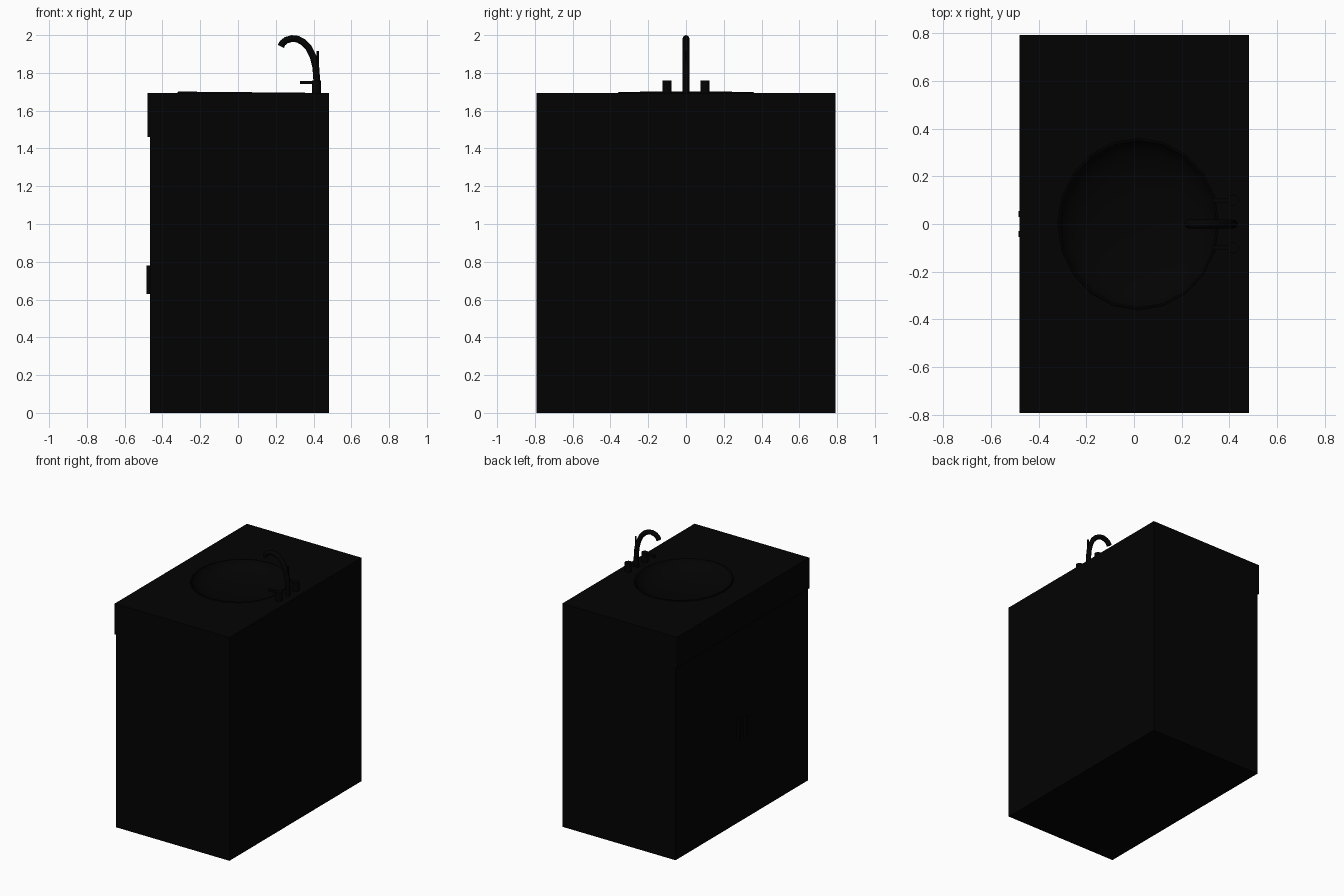
import bpy, bmesh, math
from mathutils import Vector

if "Cube" in bpy.data.objects:
    bpy.data.objects.remove(bpy.data.objects["Cube"])

mat = bpy.data.materials.new("black")
mat.diffuse_color = (0.0008, 0.0008, 0.0008, 1)
mat.use_nodes = True
mat.node_tree.nodes["Principled BSDF"].inputs["Base Color"].default_value = mat.diffuse_color

def finish(bm, name, smooth=False):
    bmesh.ops.recalc_face_normals(bm, faces=bm.faces)
    me = bpy.data.meshes.new(name)
    bm.to_mesh(me)
    bm.free()
    ob = bpy.data.objects.new(name, me)
    bpy.context.collection.objects.link(ob)
    me.materials.append(mat)
    if smooth:
        bpy.context.view_layer.objects.active = ob
        ob.select_set(True)
        bpy.ops.object.shade_smooth_by_angle(angle=math.radians(40))
        ob.select_set(False)
    return ob

def box(name, lo, hi):
    bm = bmesh.new()
    bmesh.ops.create_cube(bm, size=1)
    for v in bm.verts:
        v.co = Vector([l + (c + .5) * (h - l) for c, l, h in zip(v.co, lo, hi)])
    return finish(bm, name)

def cylinder(name, r, x, y, z0, z1, n=12):
    bm = bmesh.new()
    bmesh.ops.create_cone(bm, cap_ends=True, segments=n, radius1=r, radius2=r, depth=z1 - z0)
    bmesh.ops.translate(bm, verts=bm.verts, vec=(x, y, (z0 + z1) / 2))
    return finish(bm, name, True)

N, CX, RX, RY = 20, 0.018, 0.338, 0.36
TOP, Y = 1.693, 0.792

def ring(bm, s, z, tilt=0):
    pts = []
    for i in range(N):
        t = 2 * math.pi * i / N
        pts.append(bm.verts.new((CX + RX * s * math.cos(t), RY * s * math.sin(t),
                                 z - tilt * math.cos(t))))
    return pts

# cabinet with overhanging front apron; the top has an oval hole for the basin
prof = [(-.467, 0), (.483, 0), (.483, TOP), (-.48, TOP), (-.48, 1.46), (-.467, 1.46)]
bm = bmesh.new()
a = [bm.verts.new((x, -Y, z)) for x, z in prof]
b = [bm.verts.new((x, Y, z)) for x, z in prof]
bm.faces.new(a)
bm.faces.new(b)
for i in range(6):
    if i != 2:
        j = (i + 1) % 6
        bm.faces.new((a[i], a[j], b[j], b[i]))
edges = [bm.edges.get(p) for p in ((a[2], a[3]), (b[2], b[3]), (a[2], b[2]), (a[3], b[3]))]
hole = ring(bm, 0.985, TOP)
edges += [bm.edges.new((hole[i], hole[i - 1])) for i in range(N)]
bmesh.ops.triangle_fill(bm, edges=edges, use_beauty=True, normal=(0, 0, 1))
finish(bm, "vanity_cabinet")

# shallow oval basin with a thin, slightly tilted rim
bm = bmesh.new()
rows = [ring(bm, *r) for r in [(1, TOP), (.995, 1.698, .003), (.975, 1.698, .003), (.95, 1.68),
                               (.87, 1.655), (.72, 1.63), (.5, 1.612), (.25, 1.602), (.07, 1.60)]]
for p, q in zip(rows, rows[1:]):
    for i in range(N):
        bm.faces.new((p[i - 1], p[i], q[i], q[i - 1]))
bm.faces.new(rows[-1])
finish(bm, "basin", True)

# arched spout
cu = bpy.data.curves.new("spout", 'CURVE')
cu.dimensions = '3D'
cu.bevel_depth, cu.bevel_resolution, cu.use_fill_caps = 0.018, 2, True
pts = [(.417, TOP), (.417, 1.76), (.412, 1.83), (.398, 1.885), (.375, 1.932), (.345, 1.963),
       (.315, 1.979), (.285, 1.982), (.255, 1.973), (.236, 1.958), (.227, 1.94)]
sp = cu.splines.new('POLY')
sp.points.add(len(pts) - 1)
for p, (x, z) in zip(sp.points, pts):
    p.co = (x, 0, z, 1)
sp.use_smooth = True
cu.materials.append(mat)
bpy.context.collection.objects.link(bpy.data.objects.new("spout", cu))
cylinder("drain_pull_rod", .006, .422, 0, 1.74, 1.915, 8)

# taps with levers, and door pulls, mirrored in y
for side, s in (("left", 1), ("right", -1)):
    y = .1 * s
    cylinder("tap_post_" + side, .024, .415, y, TOP, 1.76)
    box("tap_lever_" + side, (.328, y - .01, 1.742), (.415, y + .01, 1.758))
    yh = .042 * s
    box("door_pull_" + side, (-.484, yh - .012, .63), (-.466, yh + .012, .78))
